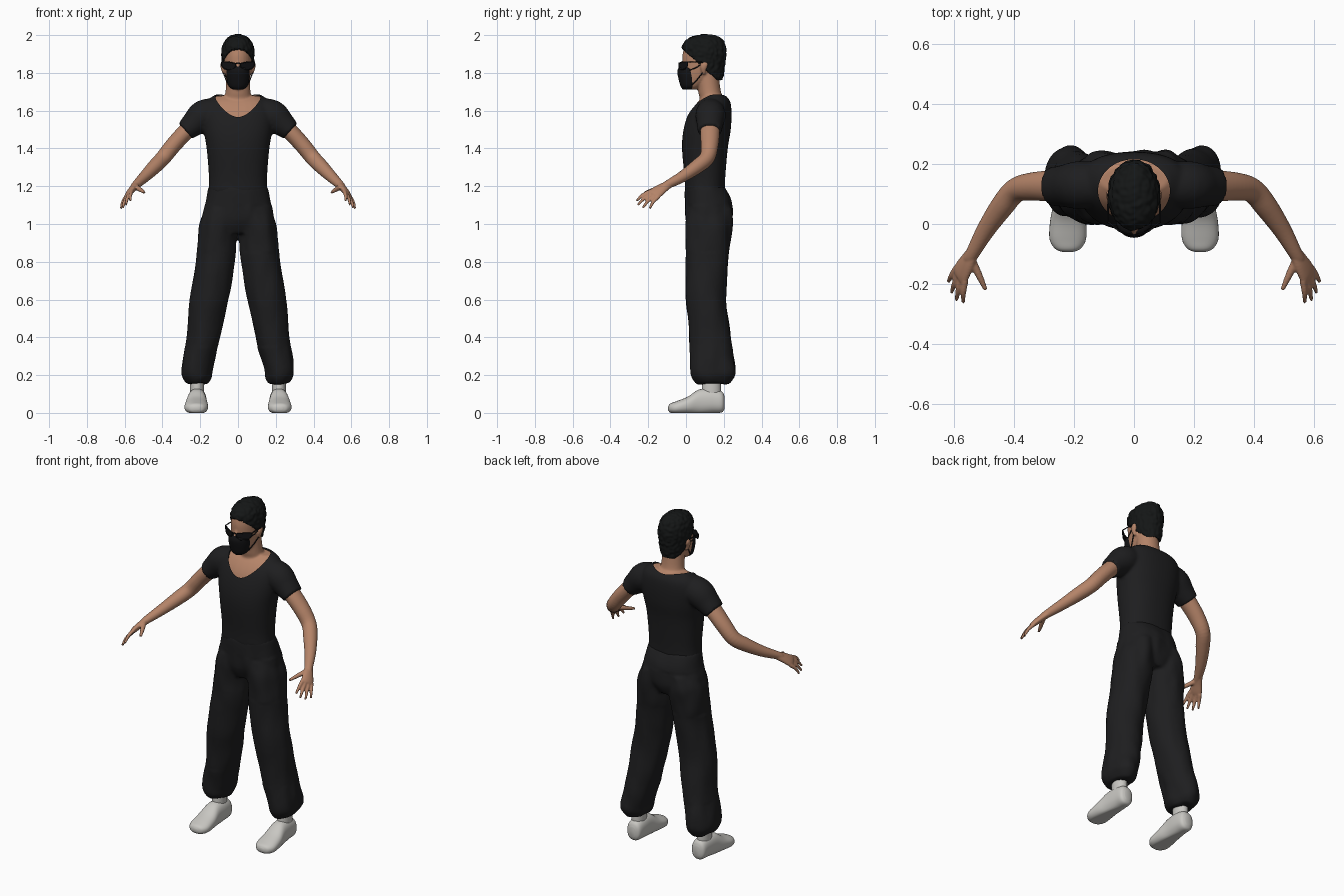
import bpy, bmesh, math
from mathutils import Vector, noise

cube = bpy.data.objects.get("Cube")
if cube:
    bpy.data.objects.remove(cube, do_unlink=True)

X, Y, Z = Vector((1, 0, 0)), Vector((0, 1, 0)), Vector((0, 0, 1))


def material(name, rgb):
    m = bpy.data.materials.new(name)
    m.use_nodes = True
    m.diffuse_color = (*rgb, 1)
    bsdf = m.node_tree.nodes["Principled BSDF"]
    bsdf.inputs["Base Color"].default_value = (*rgb, 1)
    bsdf.inputs["Roughness"].default_value = 0.8
    return m


SKIN = material("warm skin", (0.46, 0.23, 0.14))
CLOTH = material("black cloth", (0.013, 0.013, 0.014))
HAIR = material("black hair", (0.007, 0.008, 0.008))
TRIM = material("black trim", (0.006, 0.006, 0.007))
SHOE = material("pale grey", (0.58, 0.57, 0.54))


def spline(rows, steps=5):
    """Catmull-Rom interpolation of station rows."""
    out = []
    for i in range(len(rows) - 1):
        a, b, c, d = (rows[min(max(i + k, 0), len(rows) - 1)] for k in (-1, 0, 1, 2))
        for s in range(steps):
            t = s / steps
            out.append([0.5 * (2 * q + (r - p) * t + (2 * p - 5 * q + 4 * r - w) * t * t
                               + (3 * q - p - 3 * r + w) * t ** 3)
                        for p, q, r, w in zip(a, b, c, d)])
    return out + [list(rows[-1])]


def loft(bm, rows, u=None, v=None, mirror=False, power=2.0, n=32):
    """Skin ellipses (x, y, z, ru, rv); without u and v they follow the path."""
    pts = spline(rows)
    for side in ((1, -1) if mirror else (1,)):
        rings = []
        for i, (x, y, z, ru, rv) in enumerate(pts):
            t = (Vector(pts[min(i + 1, len(pts) - 1)][:3]) - Vector(pts[max(i - 1, 0)][:3])).normalized()
            a = u.normalized() if u else t.cross(Z).normalized()
            b = v or a.cross(t).normalized()
            ring = []
            for k in range(n):
                c, s = math.cos(math.tau * k / n), math.sin(math.tau * k / n)
                c = math.copysign(abs(c) ** (2 / power), c)
                s = math.copysign(abs(s) ** (2 / power), s)
                p = Vector((x, y, z)) + a * c * max(ru, 0.002) + b * s * max(rv, 0.002)
                ring.append(bm.verts.new((p.x * side, p.y, p.z)))
            rings.append(ring)
        for r, q in zip(rings, rings[1:]):
            for k in range(n):
                bm.faces.new((r[k], r[k - 1], q[k - 1], q[k]))
        bm.faces.new(rings[0])
        bm.faces.new(rings[-1])


def finish(bm, name, mat, voxel=0, relax=3, cutter=None, shape=None):
    """Turn the bmesh into an object, fuse its volumes, cut and shape it."""
    bmesh.ops.recalc_face_normals(bm, faces=bm.faces)
    me = bpy.data.meshes.new(name)
    bm.to_mesh(me)
    bm.free()
    ob = bpy.data.objects.new(name, me)
    bpy.context.collection.objects.link(ob)
    if voxel:
        mod = ob.modifiers.new("fuse", "REMESH")
        mod.mode, mod.voxel_size = "VOXEL", voxel
        mod = ob.modifiers.new("relax", "SMOOTH")
        mod.factor, mod.iterations = 0.5, relax
    if cutter:
        mod = ob.modifiers.new("neck opening", "BOOLEAN")
        mod.operation, mod.object = "DIFFERENCE", cutter
    if ob.modifiers:
        dg = bpy.context.evaluated_depsgraph_get()
        ob.data = bpy.data.meshes.new_from_object(ob.evaluated_get(dg))
        ob.modifiers.clear()
    if shape:
        moved = [shape(p.co.copy(), p.normal.copy()) for p in ob.data.vertices]
        for p, co in zip(ob.data.vertices, moved):
            p.co = co
    ob.data.materials.clear()
    ob.data.materials.append(mat)
    bpy.ops.object.select_all(action="DESELECT")
    bpy.context.view_layer.objects.active = ob
    ob.select_set(True)
    bpy.ops.object.shade_smooth_by_angle(angle=math.radians(45))
    return ob


def tube(name, paths, radius, mat, cyclic=False):
    cu = bpy.data.curves.new(name, "CURVE")
    cu.dimensions, cu.bevel_depth, cu.bevel_resolution = "3D", radius, 2
    for path in paths:
        for side in (1, -1):
            sp = cu.splines.new("POLY")
            sp.points.add(len(path) - 1)
            for p, (x, y, z) in zip(sp.points, path):
                p.co = (x * side, y, z, 1)
            sp.use_cyclic_u = cyclic
    cu.materials.append(mat)
    ob = bpy.data.objects.new(name, cu)
    bpy.context.collection.objects.link(ob)


def wrinkle(co, normal):
    f = noise.noise(Vector((co.x * 16, co.y * 16, co.z * 7)))
    return co + normal * f * (0.009 if co.z < 0.35 or 0.85 < co.z < 1.1 else 0.005)


# Torso profile shared by the shirt and the skin below it
torso = [(0, .1, 1.17, .157, .105), (0, .1, 1.25, .154, .108), (0, .1, 1.4, .166, .121),
         (0, .112, 1.5, .182, .125), (0, .128, 1.59, .188, .113), (0, .143, 1.65, .165, .09),
         (0, .15, 1.685, .12, .055)]

# Shirt with short sleeves and a scooped neck
bm = bmesh.new()
bmesh.ops.create_cone(bm, cap_ends=True, segments=64, radius1=1, radius2=1, depth=.3)
for p in bm.verts:
    p.co = (p.co.x * .12, p.co.y * .105 + .111, p.co.z + 1.66)
cutter = finish(bm, "neck_cutter", CLOTH)
cutter.hide_render = True
bm = bmesh.new()
loft(bm, torso, X, Y, power=2.3, n=48)
loft(bm, [(.1, .13, 1.6, .07, .07), (.18, .13, 1.575, .08, .082), (.235, .127, 1.53, .07, .068),
          (.278, .125, 1.492, .064, .054)], mirror=True)
finish(bm, "shirt", CLOTH, .009, cutter=cutter)
bpy.data.objects.remove(cutter, do_unlink=True)

# Loose trousers gathered at the ankles
bm = bmesh.new()
loft(bm, [(0, .1, 1.2, .155, .104), (0, .117, 1.12, .17, .123), (0, .122, 1.02, .19, .122),
          (0, .12, .95, .16, .09)], X, Y, power=2.3, n=48)
loft(bm, [(.09, .122, 1.08, .08, .118), (.104, .122, 1.0, .1, .126), (.113, .117, .9, .105, .118),
          (.121, .11, .8, .105, .112), (.153, .107, .6, .103, .107), (.183, .128, .4, .09, .11),
          (.218, .143, .23, .082, .118), (.218, .143, .185, .076, .108), (.218, .143, .155, .056, .085)],
     X, Y, mirror=True)
finish(bm, "trousers", CLOTH, .01, shape=wrinkle)

# Head, neck and upper chest
bm = bmesh.new()
loft(bm, [(x, y, z - .006, a - .008, b - .008) for x, y, z, a, b in torso[3:]], X, Y, power=2.3)
loft(bm, [(0, .14, 1.6, .11, .08), (0, .138, 1.66, .08, .066), (0, .125, 1.7, .066, .06),
          (0, .112, 1.8, .062, .06)], X, Y)
loft(bm, [(0, .025, 1.712, .025, .03), (0, .035, 1.73, .045, .055), (0, .066, 1.78, .064, .092),
          (0, .08, 1.84, .074, .1), (0, .09, 1.9, .077, .108), (0, .095, 1.95, .068, .095),
          (0, .1, 1.985, .03, .05)], X, Y)
loft(bm, [(0, -.008, 1.862, .008, .012), (0, -.023, 1.83, .011, .014), (0, -.026, 1.8, .015, .014)], X, Y)
loft(bm, [(.074, .095, 1.793, .006, .008), (.081, .093, 1.82, .009, .016), (.083, .097, 1.845, .01, .02),
          (.08, .1, 1.862, .005, .01)], X, Y, mirror=True)
finish(bm, "head_and_neck", SKIN, .006, relax=2)


# Short cropped hair, tucked into the head below the hairline
def crop(co, normal):
    co = co + normal * noise.noise(co * 55) * .006
    line = max(1.925 - .9 * max(0, co.y + .02), 1.76)
    core = Vector((0, .09, 1.87))
    return co if co.z > line else core + (co - core) * .82


bm = bmesh.new()
loft(bm, [(0, .125, 1.74, .05, .06), (0, .115, 1.78, .068, .083), (0, .1, 1.84, .081, .106),
          (0, .098, 1.9, .087, .116), (0, .095, 1.95, .079, .113), (0, .1, 1.985, .055, .085),
          (0, .105, 2.003, .02, .03)], X, Y)
finish(bm, "hair", HAIR, .006, relax=2, shape=crop)

# Face mask and its ear loops
bm = bmesh.new()
loft(bm, [(0, .015, 1.712, .028, .032), (0, .015, 1.73, .05, .044), (0, .015, 1.77, .06, .055),
          (0, .013, 1.805, .061, .059), (0, .012, 1.825, .056, .052), (0, .01, 1.838, .03, .04)], X, Y)
finish(bm, "face_mask", TRIM)
tube("mask_loops", [[(.058, .02, 1.815), (.072, .055, 1.828), (.081, .085, 1.85)],
                    [(.05, .03, 1.735), (.064, .06, 1.765), (.077, .088, 1.8)]], .003, TRIM)

# Glasses: rims, lenses, bridge and temples
rim = [(x, -.038 + 6 * x * x, z) for x, z in
       ((.012, 1.85), (.05, 1.858), (.088, 1.857), (.087, 1.838), (.072, 1.82), (.035, 1.817), (.016, 1.83))]
tube("glasses_rims", [rim], .003, TRIM, cyclic=True)
tube("glasses_arms", [[(0, -.038, 1.852), rim[0]],
                      [rim[2], (.087, .05, 1.858), (.085, .1, 1.855)]], .003, TRIM)
bm = bmesh.new()
for side in (1, -1):
    bm.faces.new([bm.verts.new((x * side, y, z)) for x, y, z in rim])
finish(bm, "glasses_lenses", TRIM)

# Bare arms, palms, fingers and thumbs
bm = bmesh.new()
loft(bm, [(.2, .13, 1.555, .05, .05), (.27, .127, 1.495, .052, .045), (.34, .125, 1.42, .047, .043),
          (.395, .112, 1.352, .041, .041), (.44, .06, 1.305, .039, .038), (.495, -.02, 1.25, .031, .03),
          (.54, -.1, 1.207, .023, .022), (.55, -.12, 1.195, .022, .018)], mirror=True)
spread = Vector((.485, .727, -.485))
loft(bm, [(.535, -.09, 1.21, .022, .018), (.555, -.125, 1.19, .031, .018), (.575, -.16, 1.165, .038, .016),
          (.583, -.178, 1.153, .035, .012)], u=spread, mirror=True)
tips = [(.57, -.262, 1.122), (.593, -.256, 1.1), (.61, -.23, 1.084), (.62, -.192, 1.082)]
for k, tip in enumerate(tips):
    root = Vector((.578, -.168, 1.158)) + spread * (.02 * k - .03)
    middle = (root + Vector(tip)) / 2 + Vector((.003, -.004, .005))
    loft(bm, [(*root, .011, .011), (*middle, .0095, .0095), (*tip, .006, .006)], mirror=True, n=16)
loft(bm, [(.542, -.12, 1.197, .014, .014), (.518, -.17, 1.182, .012, .012), (.495, -.22, 1.166, .007, .007)],
     mirror=True, n=16)
finish(bm, "arms_and_hands", SKIN, .005, relax=2)

# Plain slip-on shoes with flat soles, and socks
bm = bmesh.new()
loft(bm, [(.215, .205, .055, .02, .03), (.215, .19, .058, .042, .055), (.215, .14, .063, .048, .064),
          (.218, .07, .058, .051, .066), (.22, .01, .04, .06, .046), (.221, -.05, .028, .061, .034),
          (.221, -.083, .025, .042, .024), (.221, -.094, .024, .015, .01)], X, Z, mirror=True, power=2.3)
for p in bm.verts:
    p.co.z = max(p.co.z, 0)
finish(bm, "shoes", SHOE)
bm = bmesh.new()
loft(bm, [(.217, .135, .08, .036, .05), (.217, .135, .14, .037, .05), (.217, .137, .2, .036, .046)],
     X, Y, mirror=True)
finish(bm, "socks", SHOE)
